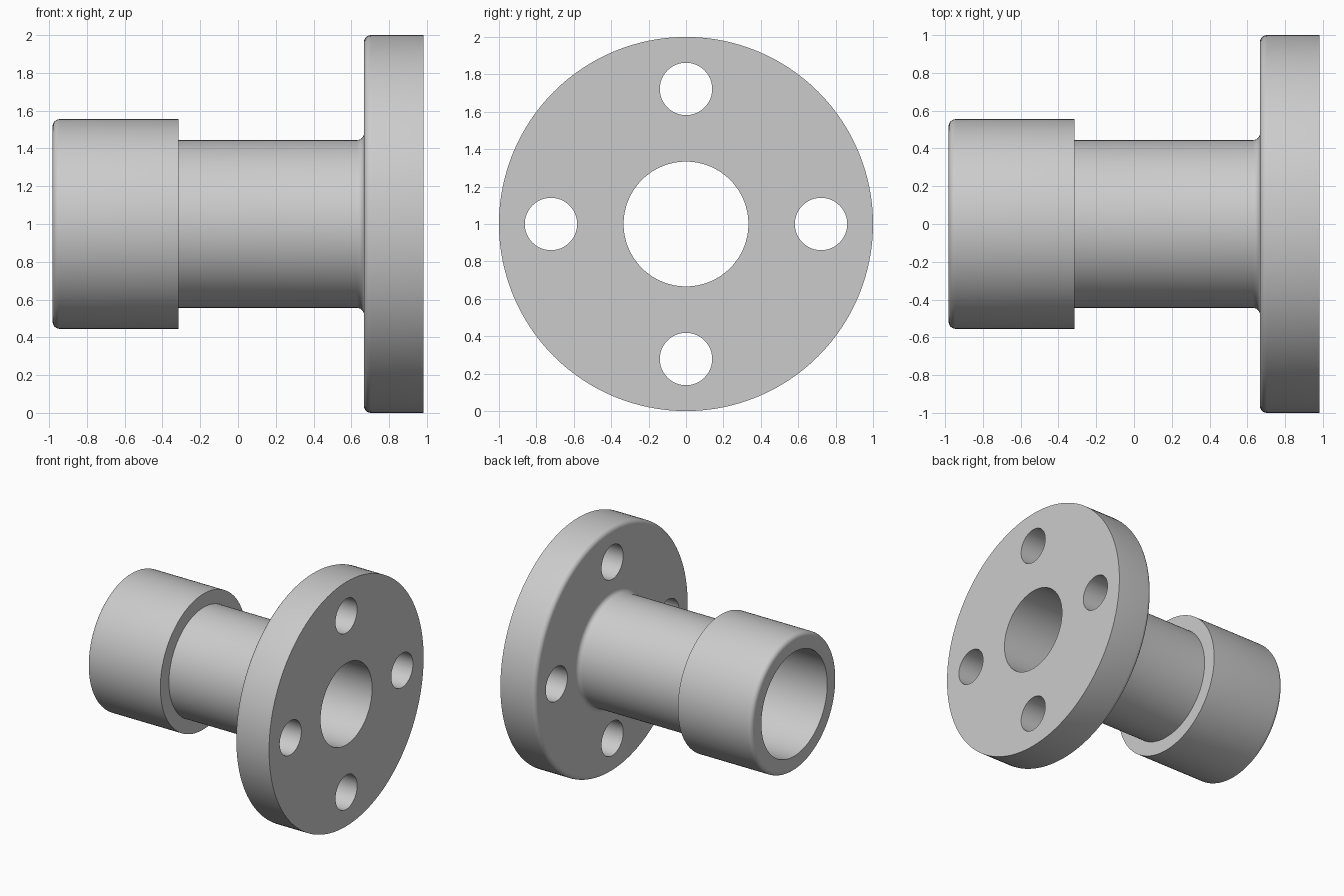
import bpy, bmesh, math
from mathutils import Matrix, Vector

if "Cube" in bpy.data.objects:
    bpy.data.objects.remove(bpy.data.objects["Cube"])

SEGMENTS = 128
AXIS_Z = 1.0          # height of the pipe axis
LEFT, RIGHT = -0.9815, 0.9815
FILLET = 0.037

steel = bpy.data.materials.new("light_grey_steel")
steel.diffuse_color = (0.6, 0.6, 0.6, 1.0)
steel.use_nodes = True
steel.node_tree.nodes["Principled BSDF"].inputs["Base Color"].default_value = steel.diffuse_color


def arc(cx, cr, start, end, steps=6):
    """Quarter-round profile points (x, radius) between two angles in degrees."""
    angles = [math.radians(start + (end - start) * i / steps) for i in range(steps + 1)]
    return [(cx + FILLET * math.cos(a), cr + FILLET * math.sin(a)) for a in angles]


def new_object(name, bm):
    bmesh.ops.recalc_face_normals(bm, faces=bm.faces)
    mesh = bpy.data.meshes.new(name)
    bm.to_mesh(mesh)
    bm.free()
    obj = bpy.data.objects.new(name, mesh)
    bpy.context.collection.objects.link(obj)
    mesh.materials.append(steel)
    return obj


def revolve(name, profile):
    """Turn a closed (x, radius) profile around the pipe axis."""
    bm = bmesh.new()
    rings = []
    for i in range(SEGMENTS):
        a = 2 * math.pi * i / SEGMENTS
        rings.append([bm.verts.new((x, r * math.sin(a), AXIS_Z + r * math.cos(a)))
                      for x, r in profile])
    count = len(profile)
    for i in range(SEGMENTS):
        here, after = rings[i], rings[(i + 1) % SEGMENTS]
        for j in range(count):
            k = (j + 1) % count
            bm.faces.new((here[j], here[k], after[k], after[j]))
    return new_object(name, bm)


# Collar, shaft and flange in one turned profile, with the stepped bore inside
profile = [(LEFT, 0.426)]
profile += arc(LEFT + FILLET, 0.555 - FILLET, 180, 90)      # rounded collar rim
profile += [(-0.315, 0.555), (-0.315, 0.444)]               # collar shoulder
profile += arc(0.667 - FILLET, 0.444 + FILLET, -90, 0)      # fillet into the flange
profile += arc(0.667 + FILLET, 1.0 - FILLET, 180, 90)       # rounded flange rim
profile += [(RIGHT, 1.0), (RIGHT, 0.3335)]                  # flange mating face
profile += [(-0.426, 0.3335), (-0.426, 0.426)]              # bore and socket step
body = revolve("flanged_pipe", profile)

# Four bolt holes through the flange
bm = bmesh.new()
for i in range(4):
    a = i * math.pi / 2
    centre = Vector((0.82, 0.722 * math.sin(a), AXIS_Z + 0.722 * math.cos(a)))
    bmesh.ops.create_cone(bm, cap_ends=True, segments=64, radius1=0.14, radius2=0.14,
                          depth=0.6,
                          matrix=Matrix.Translation(centre) @ Matrix.Rotation(math.pi / 2, 4, 'Y'))
cutter = new_object("bolt_hole_cutter", bm)
cutter.hide_render = True

cut = body.modifiers.new("bolt_holes", 'BOOLEAN')
cut.operation = 'DIFFERENCE'
cut.solver = 'EXACT'
cut.object = cutter

bpy.ops.object.select_all(action='DESELECT')
body.select_set(True)
bpy.context.view_layer.objects.active = body
bpy.ops.object.modifier_apply(modifier=cut.name)
bpy.data.objects.remove(cutter)

# Smooth curved surfaces, crisp machined edges
bpy.ops.object.shade_smooth_by_angle(angle=math.radians(30))
